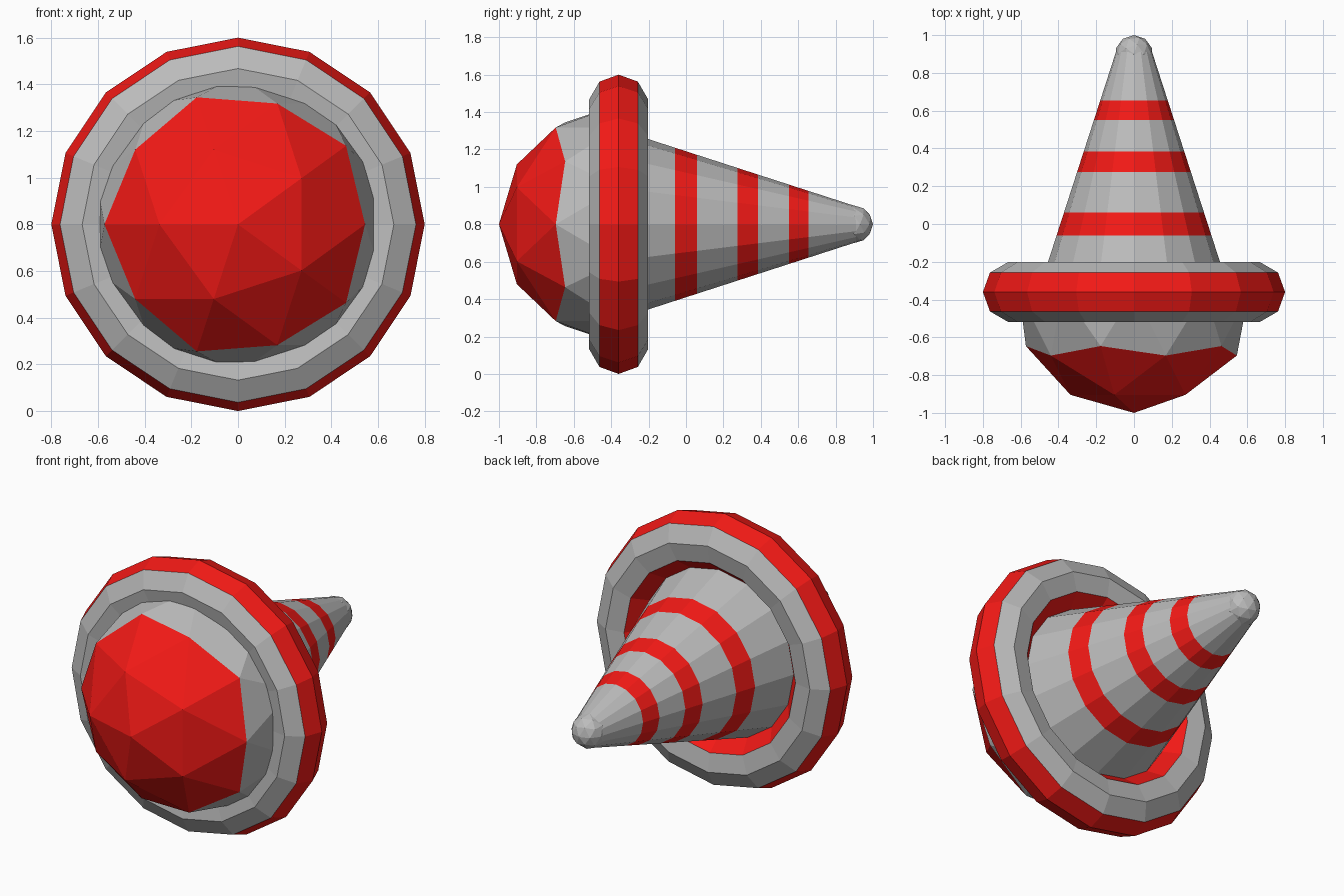
import bpy, bmesh
from math import sin, cos, pi
from mathutils import Matrix, Vector

if "Cube" in bpy.data.objects:
    bpy.data.objects.remove(bpy.data.objects["Cube"])

CZ = 0.8          # height of the main axis (runs along y)
RING_Y = -0.36    # plane of the ring and dome rim
SIDES = 16

red = bpy.data.materials.new("red")
red.diffuse_color = (0.9, 0.01, 0.008, 1)
red.use_nodes = True
red.node_tree.nodes["Principled BSDF"].inputs["Base Color"].default_value = red.diffuse_color
grey = bpy.data.materials.new("grey")
grey.diffuse_color = (0.5, 0.5, 0.5, 1)
grey.use_nodes = True
grey.node_tree.nodes["Principled BSDF"].inputs["Base Color"].default_value = grey.diffuse_color


def finish(name, bm):
    bmesh.ops.recalc_face_normals(bm, faces=bm.faces[:])
    me = bpy.data.meshes.new(name)
    bm.to_mesh(me)
    bm.free()
    me.materials.append(grey)
    me.materials.append(red)
    ob = bpy.data.objects.new(name, me)
    bpy.context.collection.objects.link(ob)
    return ob


def revolve(name, profile, red_bands, closed=False):
    """Turn (y, radius) points around the main axis; band i joins point i to i+1."""
    bm = bmesh.new()
    rings = []
    for y, r in profile:
        angles = [2 * pi * k / SIDES for k in range(SIDES)]
        rings.append([bm.verts.new((r * sin(a), y, CZ + r * cos(a))) for a in angles])
    n = len(rings)
    for i in range(n if closed else n - 1):
        a, b = rings[i], rings[(i + 1) % n]
        for k in range(SIDES):
            m = (k + 1) % SIDES
            f = bm.faces.new((a[k], a[m], b[m], b[k]))
            f.material_index = int(i in red_bands)
    return finish(name, bm)


# Ring: nine-sided tube, red on the outside and in the hole
tube = [(RING_Y + 0.16 * sin(2 * pi * k / 9), 0.64 + 0.16 * cos(2 * pi * k / 9))
        for k in range(9)]
revolve("ring", tube, {0, 8, 3, 4, 5}, closed=True)

# Striped cone
slope = 0.3235
stations = [RING_Y, -0.06, 0.06, 0.275, 0.385, 0.55, 0.655, 0.91]
revolve("striped_cone", [(y, 0.455 - slope * (y + 0.2)) for y in stations], {1, 3, 5})

# Dome: front half of a ball with a red cap
bm = bmesh.new()
bmesh.ops.create_icosphere(bm, subdivisions=2, radius=0.64)
bmesh.ops.delete(bm, geom=[v for v in bm.verts if v.co.z > 0.01], context='VERTS')
for f in bm.faces:
    f.material_index = int(all(v.co.z < -0.2 for v in f.verts))
bmesh.ops.transform(bm, verts=bm.verts[:],
                    matrix=Matrix.Translation((0, RING_Y, CZ)) @ Matrix.Rotation(-pi / 2, 4, 'X'))
ob = finish("dome", bm)
# make the open dome face outwards
centre = Vector((0, RING_Y, CZ))
if sum((p.center - centre).dot(p.normal) for p in ob.data.polygons) < 0:
    ob.data.flip_normals()

# Rounded tip
bm = bmesh.new()
bmesh.ops.create_icosphere(bm, subdivisions=2, radius=0.1,
                           matrix=Matrix.Translation((0, 0.9, CZ)))
finish("tip", bm)
